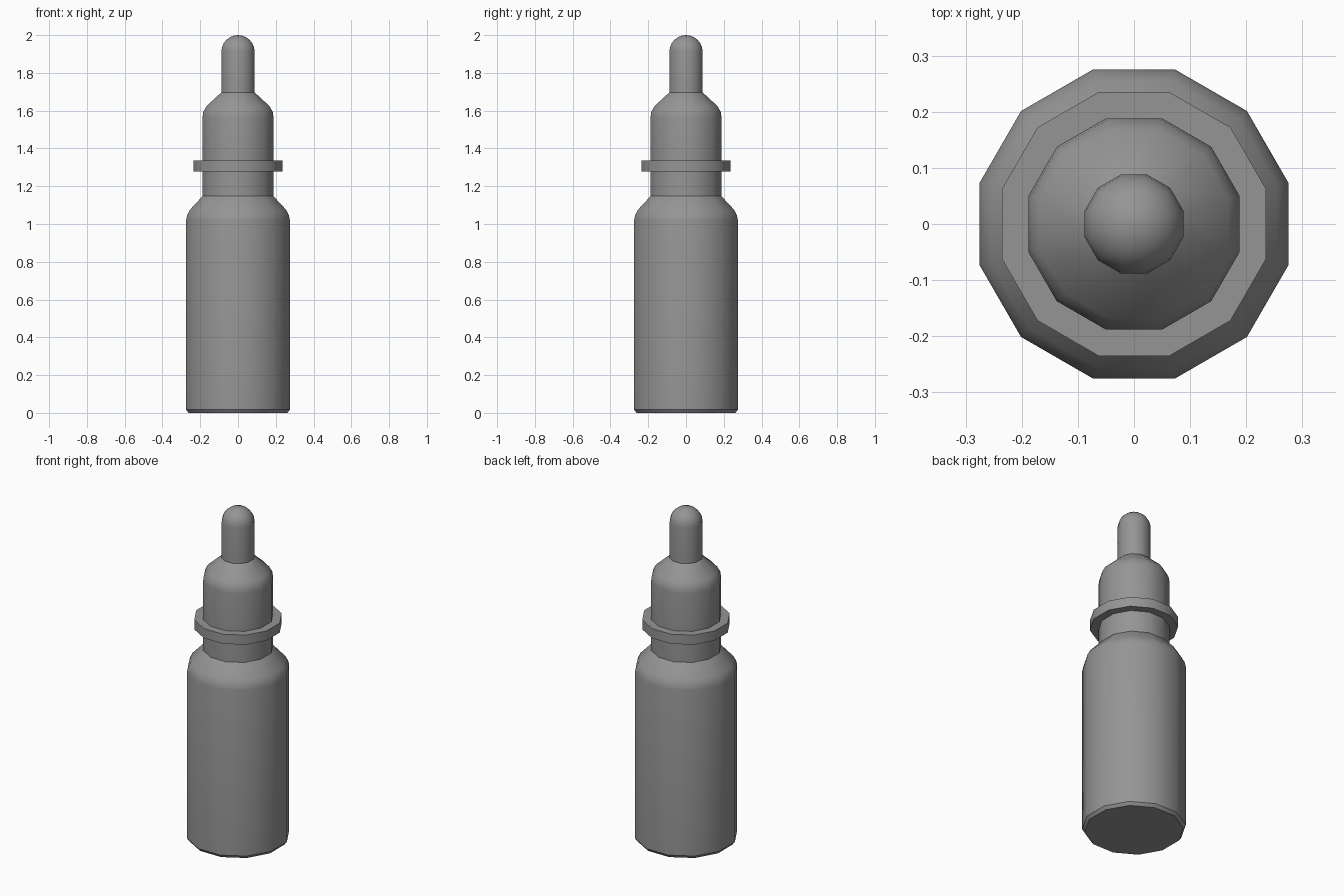
import bpy, bmesh, math

cube = bpy.data.objects.get("Cube")
if cube:
    bpy.data.objects.remove(cube)

SIDES = 12
FLAT = math.cos(math.pi / SIDES)  # flat half-width to corner radius

grey = bpy.data.materials.new("plain grey")
grey.use_nodes = True
colour = (0.3, 0.3, 0.3, 1)
grey.diffuse_color = colour
grey.node_tree.nodes["Principled BSDF"].inputs["Base Color"].default_value = colour


def lathe(name, profile):
    """Closed twelve-sided solid from (half-width, height) points, bottom to top."""
    bm = bmesh.new()
    rings = []
    for r, z in profile:
        if r < 1e-4:
            rings.append([bm.verts.new((0, 0, z))])
            continue
        ring = []
        for i in range(SIDES):
            a = 2 * math.pi * (i + 0.5) / SIDES
            ring.append(bm.verts.new((r / FLAT * math.cos(a), r / FLAT * math.sin(a), z)))
        rings.append(ring)
    for low, high in zip(rings, rings[1:]):
        for i in range(SIDES):
            j = (i + 1) % SIDES
            if len(high) == 1:
                bm.faces.new((low[i], low[j], high[0]))
            else:
                bm.faces.new((low[i], low[j], high[j], high[i]))
    bm.faces.new(rings[0][::-1])
    if len(rings[-1]) > 1:
        bm.faces.new(rings[-1])
    mesh = bpy.data.meshes.new(name)
    bm.to_mesh(mesh)
    bm.free()
    mesh.materials.append(grey)
    obj = bpy.data.objects.new(name, mesh)
    bpy.context.collection.objects.link(obj)
    bpy.ops.object.select_all(action='DESELECT')
    obj.select_set(True)
    bpy.context.view_layer.objects.active = obj
    bpy.ops.object.shade_smooth_by_angle(angle=math.radians(35))
    return obj


# Bottle with bevelled base, rounded shoulder and neck
lathe("bottle", [(0.262, 0), (0.275, 0.018), (0.275, 1.02), (0.27, 1.045),
                 (0.255, 1.075), (0.188, 1.147), (0.188, 1.277)])

# Flat collar around the neck
lathe("collar", [(0.235, 1.277), (0.235, 1.335)])

# Cap with a sloping shoulder
lathe("cap", [(0.188, 1.335), (0.188, 1.565), (0.184, 1.592),
              (0.168, 1.623), (0.088, 1.697)])

# Dropper tip with a domed end
R, STEPS = 0.088, 6
dome = [(R * math.cos(k * math.pi / 2 / STEPS), 2 - R + R * math.sin(k * math.pi / 2 / STEPS))
        for k in range(STEPS + 1)]
lathe("dropper_tip", [(R, 1.697)] + dome)
